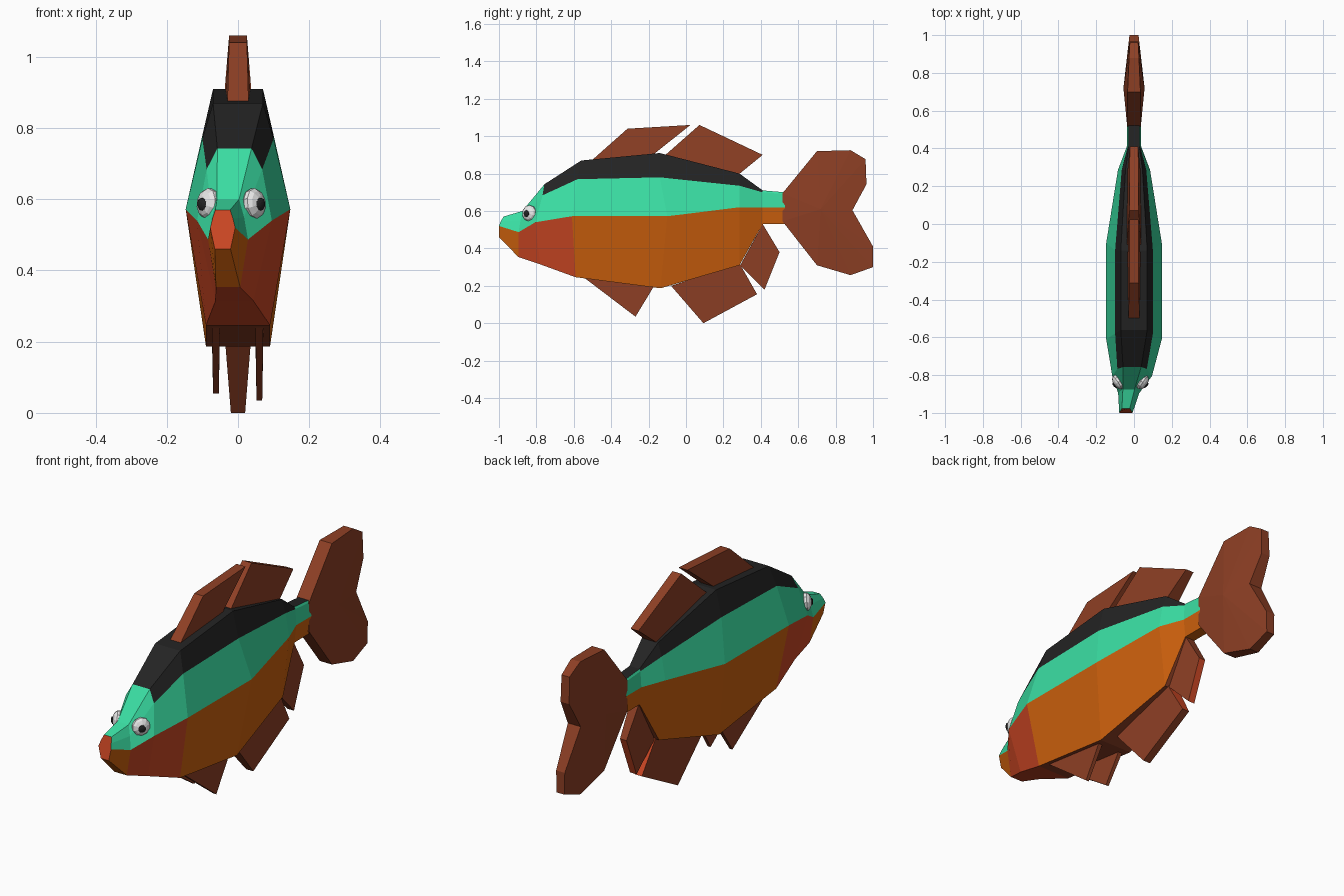
import bpy, bmesh
from mathutils import Vector

if "Cube" in bpy.data.objects:
    bpy.data.objects.remove(bpy.data.objects["Cube"])


def material(name, rgb):
    m = bpy.data.materials.new(name)
    m.diffuse_color = (*rgb, 1)
    m.use_nodes = True
    m.node_tree.nodes["Principled BSDF"].inputs["Base Color"].default_value = m.diffuse_color
    return m


GREEN = material("mint_green", (0.043, 0.74, 0.37))
BLACK = material("soft_black", (0.017, 0.017, 0.017))
ORANGE = material("belly_orange", (0.62, 0.12, 0.004))
RED = material("cheek_red", (0.62, 0.065, 0.018))
BROWN = material("fin_brown", (0.27, 0.05, 0.018))
WHITE = material("eye_white", (0.8, 0.8, 0.8))


def finish(bm, name, mats):
    bmesh.ops.recalc_face_normals(bm, faces=bm.faces)
    me = bpy.data.meshes.new(name)
    bm.to_mesh(me)
    bm.free()
    for m in mats:
        me.materials.append(m)
    ob = bpy.data.objects.new(name, me)
    bpy.context.collection.objects.link(ob)
    return ob


# Body: stations of (centre x, then y / half width / z for belly, widest line, stripe, back)
STATIONS = [
    (-.043, (-1.0, .022, .46), (-1.0, .035, .52), (-.99, .029, .545), (-.976, .021, .57)),
    (-.028, (-.895, .034, .353), (-.895, .056, .487), (-.885, .045, .55), (-.875, .031, .60)),
    (-.01, (-.78, .053, .315), (-.805, .105, .54), (-.767, .078, .684), (-.757, .048, .743)),
    (0, (-.59, .09, .246), (-.61, .147, .572), (-.58, .10, .77), (-.56, .07, .87)),
    (0, (-.136, .09, .187), (-.10, .147, .572), (-.14, .10, .78), (-.14, .07, .91)),
    (0, (.286, .05, .31), (.286, .085, .62), (.286, .065, .735), (.286, .045, .80)),
    (0, (.41, .028, .53), (.41, .038, .62), (.41, .033, .70), (.41, .028, .71)),
    (0, (.53, .028, .53), (.53, .038, .62), (.53, .033, .69), (.53, .028, .70)),
]


def body_colour(seg, k):
    """0 green, 1 black, 2 orange, 3 red, 4 brown"""
    if k in (0, 6):                        # lower flanks
        return 3 if seg in (1, 2) else 2
    if k in (1, 5):                        # upper flanks
        return 0
    if k in (2, 4):                        # dark stripe sides
        return 1 if 2 <= seg <= 5 else 0
    if k == 3:                             # back
        return 1 if seg >= 2 else 0
    return (2, 3, 3, 4, 4, 4, 2)[seg]      # underside


bm = bmesh.new()
rings = []
for cx, *pts in STATIONS:
    right = [bm.verts.new((cx + w, y, z)) for y, w, z in pts]
    left = [bm.verts.new((cx - w, y, z)) for y, w, z in reversed(pts)]
    rings.append(right + left)
for seg, (a, b) in enumerate(zip(rings, rings[1:])):
    for k in range(8):
        n = (k + 1) % 8
        bm.faces.new((a[k], a[n], b[n], b[k])).material_index = body_colour(seg, k)
bm.faces.new(rings[0]).material_index = 3   # mouth
bm.faces.new(rings[-1]).material_index = 0
finish(bm, "body", [GREEN, BLACK, ORANGE, RED, BROWN])


def fin(name, outline, x=0.0, centre=None, red_edge=None):
    """Plate from (y, z, half thickness) points, optionally bulging to a centre point."""
    bm = bmesh.new()
    sides = [[bm.verts.new((x + s * t, y, z)) for y, z, t in outline] for s in (1, -1)]
    n = len(outline)
    for s, ring in zip((1, -1), sides):
        if centre:
            c = bm.verts.new((x + s * centre[2], centre[0], centre[1]))
            for i in range(n):
                bm.faces.new((ring[i], ring[(i + 1) % n], c))
        else:
            bm.faces.new(ring)
    for i in range(n):
        j = (i + 1) % n
        f = bm.faces.new((sides[0][i], sides[0][j], sides[1][j], sides[1][i]))
        f.material_index = 1 if i == red_edge else 0
    finish(bm, name, [BROWN, RED])


# Back fins
fin("front_dorsal_fin", [(-.516, .86, .03), (-.313, 1.04, .025), (.024, 1.06, .025), (-.19, .89, .035)])
fin("rear_dorsal_fin", [(-.11, .90, .038), (.072, 1.06, .025), (.41, .90, .022), (.275, .79, .035)])

# Underside fins
fin("front_anal_fin", [(-.08, .20, .036), (.093, 0, .02), (.38, .155, .02), (.286, .32, .033)], red_edge=2)
fin("rear_anal_fin", [(.41, .53, .024), (.50, .38, .018), (.42, .18, .018), (.29, .31, .028)], red_edge=1)
for side, x, drop in (("left", -.062, .02), ("right", .06, 0)):
    fin(side + "_pelvic_fin", [(-.54, .24, .011), (-.27, .035 + drop, .008), (-.17, .20, .011)], x=x)

# Tail: thick in the middle, thin at the rim
fin("tail_fin", [(.516, .695, .036), (.70, .92, .034), (.88, .925, .026), (.96, .877, .022),
                 (.965, .743, .024), (.89, .604, .036), (1, .41, .024), (1, .30, .022),
                 (.88, .257, .026), (.70, .31, .034), (.516, .545, .036)], centre=(.72, .61, .056))


def ball(name, centre, axis, radius, depth, mat):
    bm = bmesh.new()
    bmesh.ops.create_uvsphere(bm, u_segments=10, v_segments=7, radius=1)
    bmesh.ops.scale(bm, vec=(radius, radius, depth), verts=bm.verts)
    ob = finish(bm, name, [mat])
    ob.location = centre
    ob.rotation_euler = axis.to_track_quat('Z', 'Y').to_euler()


# Eyes with forward-looking pupils
for side, s, x in (("left", -1, -.083), ("right", 1, .045)):
    axis = Vector((s * .82, -.55, .1)).normalized()
    look = Vector((s * .72, -.69, -.1)).normalized()
    c = Vector((x, -.837, .588))
    ball(side + "_eye", c, axis, .044, .027, WHITE)
    ball(side + "_pupil", c + look * .024, look, .019, .009, BLACK)
